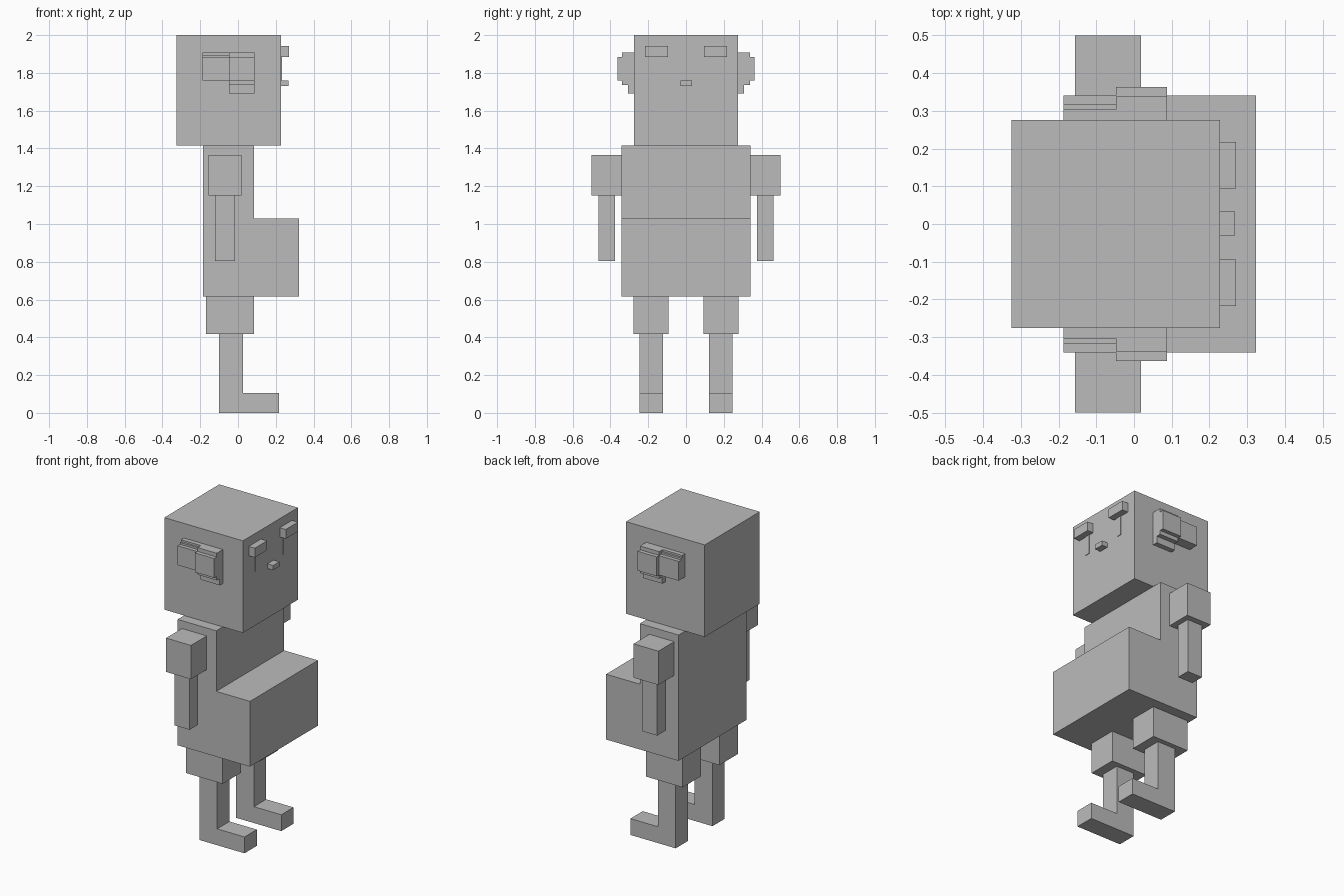
import bpy
import bmesh

cube = bpy.data.objects.get("Cube")
if cube:
    bpy.data.objects.remove(cube, do_unlink=True)

grey = bpy.data.materials.new("plain grey")
grey.use_nodes = True
COLOUR = (0.5, 0.5, 0.5, 1)
grey.diffuse_color = COLOUR
grey.node_tree.nodes["Principled BSDF"].inputs["Base Color"].default_value = COLOUR


def slab(name, profile, y0, y1):
    """Extrude an outline in the xz plane from y0 to y1."""
    bm = bmesh.new()
    face = bm.faces.new([bm.verts.new((x, y0, z)) for x, z in profile])
    ext = bmesh.ops.extrude_face_region(bm, geom=[face])
    moved = [g for g in ext["geom"] if isinstance(g, bmesh.types.BMVert)]
    bmesh.ops.translate(bm, verts=moved, vec=(0, y1 - y0, 0))
    bmesh.ops.recalc_face_normals(bm, faces=bm.faces[:])
    mesh = bpy.data.meshes.new(name)
    bm.to_mesh(mesh)
    bm.free()
    mesh.materials.append(grey)
    obj = bpy.data.objects.new(name, mesh)
    bpy.context.collection.objects.link(obj)
    return obj


def box(name, x, y, z):
    return slab(name, [(x[0], z[0]), (x[1], z[0]), (x[1], z[1]), (x[0], z[1])], *y)


def ell(x0, x1, x2, z0, z1, z2):
    """L-shaped outline: a tall back part and a low front part."""
    return [(x0, z0), (x2, z0), (x2, z1), (x1, z1), (x1, z2), (x0, z2)]


# Head, and torso with its protruding belly
HEAD_SIDE, FACE = 0.276, 0.228
box("head", (-0.325, FACE), (-HEAD_SIDE, HEAD_SIDE), (1.415, 2.0))
slab("torso", ell(-0.186, 0.086, 0.323, 0.615, 1.03, 1.415), -0.341, 0.341)
box("nose", (FACE, 0.268), (-0.03, 0.033), (1.73, 1.76))

# Ear pieces: x range, outward reach, z range
REAR, FORE = (-0.187, -0.048), (-0.048, 0.087)
EAR = {
    "ear_rear_plate": (REAR, 0.341, (1.76, 1.883)),
    "ear_rear_rim": (REAR, 0.304, (1.883, 1.907)),
    "ear_rear_step": (REAR, 0.317, (1.883, 1.895)),
    "ear_front_plate": (FORE, 0.363, (1.76, 1.883)),
    "ear_front_rim": (FORE, 0.338, (1.883, 1.907)),
    "ear_lobe": (FORE, 0.338, (1.735, 1.76)),
    "ear_lobe_tip": (FORE, 0.308, (1.692, 1.735)),
}

# Paired parts
for side, s in (("left", 1), ("right", -1)):
    def span(a, b):
        return sorted((s * a, s * b))

    box(side + "_sleeve", (-0.156, 0.019), span(0.341, 0.5), (1.15, 1.365))
    box(side + "_arm", (-0.122, -0.016), span(0.377, 0.463), (0.805, 1.15))
    box(side + "_thigh", (-0.17, 0.086), span(0.092, 0.277), (0.418, 0.615))
    slab(side + "_leg_and_foot", ell(-0.1, 0.026, 0.218, 0, 0.104, 0.418),
         *span(0.123, 0.246))
    box(side + "_brow", (FACE, 0.27), span(0.094, 0.217), (1.883, 1.942))
    box(side + "_eye", (FACE, 0.232), span(0.126, 0.157), (1.76, 1.883))
    for name, (x, reach, z) in EAR.items():
        box(side + "_" + name, x, span(HEAD_SIDE, reach), z)
